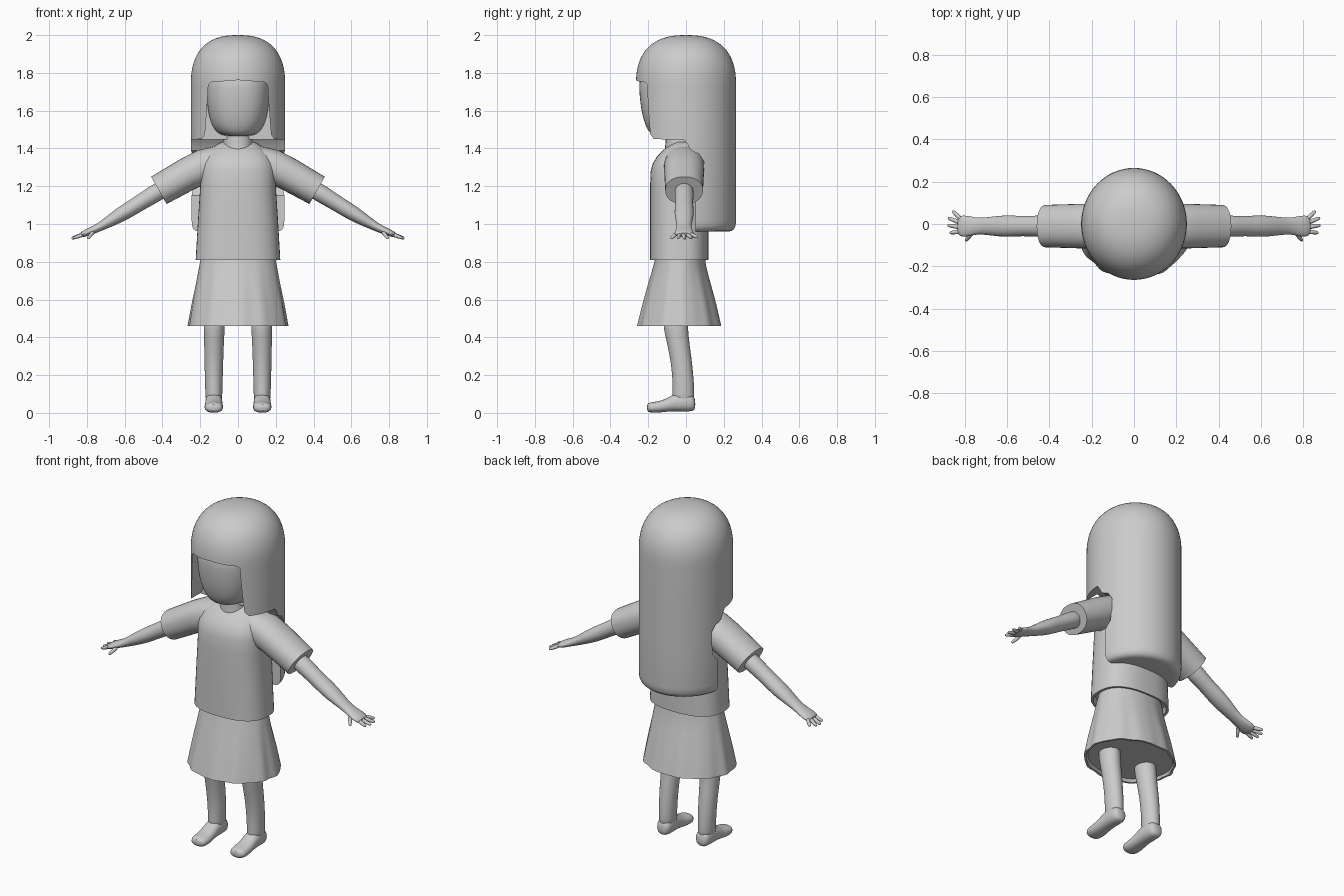
import bpy, bmesh, math
from mathutils import Vector

if "Cube" in bpy.data.objects:
    bpy.data.objects.remove(bpy.data.objects["Cube"], do_unlink=True)

GREY = (0.6, 0.6, 0.6, 1.0)
mat = bpy.data.materials.new("plain_grey")
mat.use_nodes = True
mat.diffuse_color = GREY
mat.node_tree.nodes["Principled BSDF"].inputs["Base Color"].default_value = GREY


def make_object(name, bm):
    bmesh.ops.recalc_face_normals(bm, faces=bm.faces)
    mesh = bpy.data.meshes.new(name)
    bm.to_mesh(mesh)
    bm.free()
    mesh.materials.append(mat)
    obj = bpy.data.objects.new(name, mesh)
    bpy.context.collection.objects.link(obj)
    return obj


def activate(obj):
    bpy.ops.object.select_all(action="DESELECT")
    obj.select_set(True)
    bpy.context.view_layer.objects.active = obj


def smooth(obj, degrees=40):
    activate(obj)
    bpy.ops.object.shade_smooth_by_angle(angle=math.radians(degrees))


def ring(center, u, v, n, power=2.0, ripple=0.0):
    """Superellipse outline spanned by the half-axes u and v."""
    points = []
    for i in range(n):
        a = math.tau * i / n
        c, s = math.cos(a), math.sin(a)
        grow = 1 + ripple * (math.sin(11 * a) + 0.5 * math.sin(17 * a + 1))
        cu = math.copysign(abs(c) ** (2 / power), c) * grow
        sv = math.copysign(abs(s) ** (2 / power), s) * grow
        points.append(Vector(center) + Vector(u) * cu + Vector(v) * sv)
    return points


def loft(name, rings, subdivide=0):
    """Skin a row of outlines and close both ends."""
    bm = bmesh.new()
    loops = [[bm.verts.new(p) for p in r] for r in rings]
    n = len(loops[0])
    for a, b in zip(loops, loops[1:]):
        for i in range(n):
            j = (i + 1) % n
            bm.faces.new((a[i], a[j], b[j], b[i]))
    bm.faces.new(loops[0])
    bm.faces.new(loops[-1])
    obj = make_object(name, bm)
    smooth(obj, 60 if subdivide else 40)
    if subdivide:
        obj.modifiers.new("soften", "SUBSURF").levels = subdivide
        obj.modifiers["soften"].render_levels = subdivide
    return obj


def level(z, rx, front, back, n, power=2.0, ripple=0.0, x=0.0):
    """Horizontal outline given by half-width and front/back limits."""
    return ring((x, (front + back) / 2, z), (rx, 0, 0),
                (0, (back - front) / 2, 0), n, power, ripple)


def limb(name, path, side, y=-0.01, n=16, power=2.0, subdivide=0):
    """Tube through (x, z, half depth, half height) stations."""
    rings = []
    for i, (x, z, depth, height) in enumerate(path):
        a, b = path[max(i - 1, 0)], path[min(i + 1, len(path) - 1)]
        d = Vector((b[0] - a[0], 0, b[1] - a[1])).normalized()
        up = Vector((-d.z * side, 0, d.x)) * height
        rings.append(ring((x * side, y, z), (0, depth, 0), up, n, power))
    return loft(name, rings, subdivide)


def prism(name, outline, axis, start, end):
    """Extruded cutter: axis 0 takes (y, z) points, axis 1 takes (x, z)."""
    bm = bmesh.new()
    ends = []
    for t in (start, end):
        ends.append([bm.verts.new((t, p, z) if axis == 0 else (p, t, z))
                     for p, z in outline])
    n = len(outline)
    for i in range(n):
        j = (i + 1) % n
        bm.faces.new((ends[0][i], ends[0][j], ends[1][j], ends[1][i]))
    bm.faces.new(ends[0])
    bm.faces.new(ends[1])
    obj = make_object(name, bm)
    obj.hide_render = True
    return obj


def cut(obj, cutter):
    mod = obj.modifiers.new("cut", "BOOLEAN")
    mod.operation = "DIFFERENCE"
    mod.solver = "EXACT"
    mod.object = cutter
    activate(obj)
    bpy.ops.object.modifier_apply(modifier=mod.name)
    bpy.data.objects.remove(cutter, do_unlink=True)


# Hair: long rounded capsule, trimmed around the face and over the shoulders
profile = [(0.96, 0.84), (0.963, 0.91), (0.973, 0.96), (0.99, 0.99), (1.02, 1),
           (1.25, 1), (1.5, 1), (1.73, 1)]
for k in range(1, 16):
    a = math.pi / 2 * k / 16
    profile.append((1.73 + 0.27 * math.sin(a) ** 0.8, math.cos(a) ** 0.8))
profile.append((2.0, 0.02))
hair = loft("hair", [level(z, 0.25 * r, -0.265 * r, 0.265 * r, 64)
                     for z, r in profile])
cut(hair, prism("shoulder_cutter", [
    (-0.6, 0.8), (0.05, 0.8), (0.05, 1.15), (0.085, 1.2), (0.095, 1.33),
    (0.07, 1.37), (0.025, 1.39), (0.01, 1.42), (-0.01, 1.447), (-0.6, 1.455)],
    0, -0.6, 0.6))
cut(hair, prism("face_cutter", [
    (-0.21, 1.3), (0.21, 1.3), (0.195, 1.445), (0.175, 1.475), (0.165, 1.6),
    (0.157, 1.735), (0.145, 1.75), (0, 1.762), (-0.145, 1.75), (-0.157, 1.735),
    (-0.165, 1.6), (-0.175, 1.475), (-0.195, 1.445)], 1, -0.6, -0.08))
smooth(hair, 35)

# Head and neck
loft("head", [level(z, rx, front, 0.1, 32, 2.3) for z, rx, front in [
    (1.465, 0.07, -0.16), (1.475, 0.1, -0.185), (1.5, 0.127, -0.205),
    (1.54, 0.146, -0.222), (1.6, 0.16, -0.237), (1.68, 0.168, -0.247),
    (1.76, 0.17, -0.25), (1.82, 0.16, -0.23)]], 1)
loft("neck", [level(z, r, -0.03 - r, -0.03 + r, 24)
              for z, r in [(1.38, 0.085), (1.43, 0.078), (1.52, 0.078)]])

# Shirt body with an open hem
loft("shirt", [level(*s, 48, 2.5) for s in [
    (0.84, 0.2, -0.17, 0.1), (0.81, 0.21, -0.18, 0.11), (0.81, 0.224, -0.19, 0.12),
    (1.0, 0.213, -0.19, 0.12), (1.2, 0.2, -0.19, 0.12), (1.28, 0.2, -0.187, 0.118),
    (1.32, 0.193, -0.176, 0.115), (1.36, 0.175, -0.152, 0.11),
    (1.39, 0.15, -0.122, 0.1), (1.415, 0.12, -0.09, 0.08), (1.435, 0.085, -0.065, 0.05)]])

# Skirt: flared, with soft folds growing toward the hem
loft("skirt", [level(*s[:4], 96, 2.0, s[4]) for s in [
    (0.83, 0.195, -0.16, 0.1, 0), (0.78, 0.205, -0.172, 0.106, 0.002),
    (0.7, 0.219, -0.195, 0.127, 0.006), (0.58, 0.243, -0.228, 0.16, 0.011),
    (0.46, 0.264, -0.257, 0.188, 0.014), (0.46, 0.252, -0.245, 0.176, 0.014),
    (0.475, 0.245, -0.235, 0.17, 0)]])

for side, label in ((1, "left"), (-1, "right")):
    # Sleeve with a recessed cuff
    limb(label + "_sleeve", [
        (0.1, 1.33, 0.1, 0.085), (0.18, 1.305, 0.106, 0.092), (0.26, 1.268, 0.105, 0.088),
        (0.419, 1.178, 0.1, 0.083)], side, n=32, power=2.2)
    # Arm and palm
    limb(label + "_arm", [
        (0.36, 1.208, 0.05, 0.05), (0.45, 1.155, 0.052, 0.048), (0.53, 1.105, 0.047, 0.042),
        (0.6, 1.062, 0.054, 0.043), (0.67, 1.02, 0.046, 0.033),
        (0.73, 0.985, 0.038, 0.023), (0.77, 0.967, 0.046, 0.021),
        (0.81, 0.95, 0.054, 0.018), (0.835, 0.94, 0.044, 0.013)], side, subdivide=1)
    # Four fingers and a thumb
    digits = [((0.815, 0.02, 0.948), (0.858, 0.062, 0.93)),
              ((0.82, 0.005, 0.945), (0.88, 0.03, 0.925)),
              ((0.82, -0.015, 0.945), (0.882, -0.006, 0.922)),
              ((0.815, -0.035, 0.945), (0.872, -0.042, 0.925)),
              ((0.765, -0.04, 0.96), (0.795, -0.08, 0.922))]
    for k, (a, b) in enumerate(digits):
        a, b = Vector(a), Vector(b)
        a.x, b.x = a.x * side, b.x * side
        d = (b - a).normalized()
        u = d.cross(Vector((0, 0, 1))).normalized()
        v = u.cross(d)
        loft("%s_finger_%d" % (label, k + 1),
             [ring(a.lerp(b, t), u * r, v * r, 8) for t, r in
              [(0, 0.013), (0.5, 0.011), (0.9, 0.009), (1, 0.005)]], 1)
    # Leg
    loft(label + "_leg", [level(z, rx, f, b, 16, 2.0, 0, x * side) for z, rx, f, b, x in [
        (0.52, 0.06, -0.13, 0.01, 0.125), (0.44, 0.056, -0.118, 0.012, 0.126),
        (0.36, 0.053, -0.1, 0.02, 0.127), (0.28, 0.051, -0.083, 0.032, 0.128),
        (0.18, 0.048, -0.072, 0.042, 0.128), (0.1, 0.046, -0.072, 0.046, 0.128),
        (0.04, 0.043, -0.075, 0.045, 0.128)]], 1)
    # Foot, pointing forward
    loft(label + "_foot", [
        ring((0.128 * side, y, (low + high) / 2), (w, 0, 0), (0, 0, (high - low) / 2), 16, 2.3)
        for y, w, low, high in [
            (0.05, 0.025, 0.02, 0.07), (0.035, 0.042, 0.008, 0.1), (0, 0.046, 0.006, 0.11),
            (-0.06, 0.046, 0.008, 0.105), (-0.1, 0.047, 0.006, 0.076),
            (-0.15, 0.051, 0, 0.06), (-0.19, 0.049, 0, 0.057), (-0.208, 0.032, 0.01, 0.047)]], 1)
